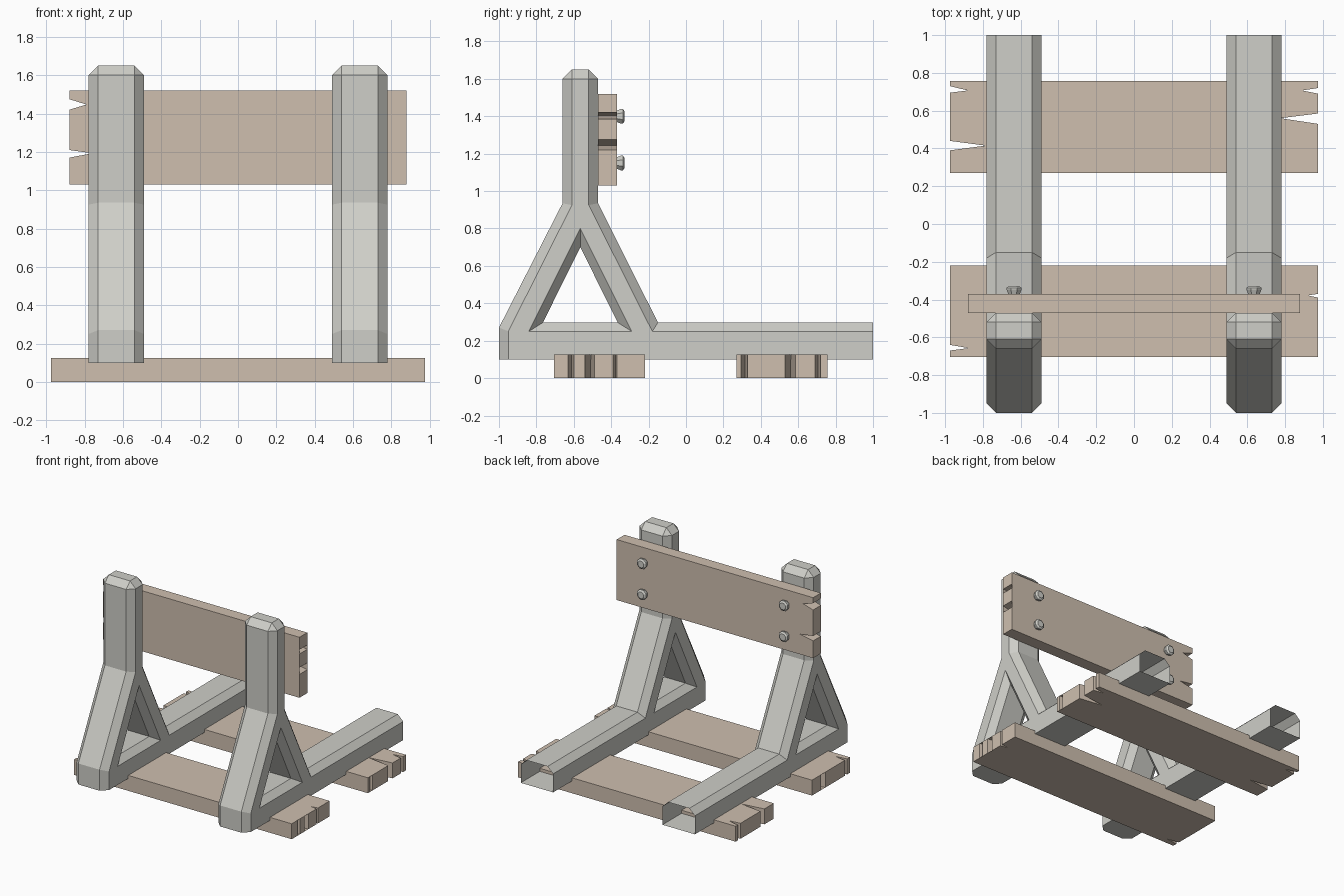
import bpy, bmesh, math

if "Cube" in bpy.data.objects:
    bpy.data.objects.remove(bpy.data.objects["Cube"])

def material(name, rgb):
    m = bpy.data.materials.new(name)
    m.diffuse_color = (*rgb, 1)
    m.use_nodes = True
    m.node_tree.nodes["Principled BSDF"].inputs["Base Color"].default_value = m.diffuse_color
    return m

WOOD = material("wood", (0.62, 0.52, 0.43))
STEEL = material("concrete_grey", (0.62, 0.62, 0.58))

def finish(bm, name, mat):
    bmesh.ops.recalc_face_normals(bm, faces=bm.faces[:])
    me = bpy.data.meshes.new(name)
    bm.to_mesh(me)
    bm.free()
    me.materials.append(mat)
    ob = bpy.data.objects.new(name, me)
    bpy.context.collection.objects.link(ob)
    return ob

# Frame profiles (y, z): full silhouette, and the inset outline of the side faces
RIM = [(1, .10), (-1, .10), (-1, .27), (-.66, .935), (-.66, 1.6), (-.61, 1.65),
       (-.52, 1.65), (-.47, 1.6), (-.47, .935), (-.15, .297), (1, .297)]
SIDE = [(1, .10), (-.95, .10), (-.95, .25), (-.61, .925), (-.61, 1.6),
        (-.52, 1.6), (-.52, .925), (-.18, .25), (1, .25)]
RIM_TO_SIDE = [0, 1, 2, 3, 4, 4, 5, 5, 6, 7, 8]
HOLE_SIDE = [(-.84, .25), (-.565, .80), (-.29, .25)]
HOLE_RIM = [(-.765, .297), (-.565, .70), (-.365, .297)]

def frame(name, cx, half=.145, inner=.095):
    bm = bmesh.new()
    ring = lambda pts, x: [bm.verts.new((cx + x, y, z)) for y, z in pts]
    rims, holes = [], []
    for s in (-1, 1):
        rim, side = ring(RIM, s * inner), ring(SIDE, s * half)
        h_rim, h_side = ring(HOLE_RIM, s * inner), ring(HOLE_SIDE, s * half)
        # chamfer between silhouette and side face
        for i in range(len(RIM) - 1):
            a, b = side[RIM_TO_SIDE[i]], side[RIM_TO_SIDE[i + 1]]
            bm.faces.new([rim[i], rim[i + 1], b] + ([a] if a != b else []))
        # chamfer round the triangular opening
        for i in range(3):
            j = (i + 1) % 3
            bm.faces.new([h_rim[i], h_rim[j], h_side[j], h_side[i]])
        # side face with the opening, from five flat pieces
        p, h = side, h_side
        for f in ([p[1], p[2], h[0]], [p[2], p[3], h[1], h[0]],
                  [p[3], p[4], p[5], p[6], h[1]], [p[6], p[7], h[2], h[1]],
                  [p[7], p[8], p[0], p[1], h[0], h[2]]):
            bm.faces.new(f)
        rims.append(rim)
        holes.append(h_rim)
    # outer strip; the far end of the beam stays open
    a, b = rims
    for i in range(len(RIM) - 1):
        bm.faces.new([a[i], a[i + 1], b[i + 1], b[i]])
    a, b = holes
    for i in range(3):
        j = (i + 1) % 3
        bm.faces.new([a[i], a[j], b[j], b[i]])
    return finish(bm, name, STEEL)

def plank(name, half, lo, hi, left, right, place, depth):
    """Board with splits; each split is (from, to, apex position, apex x)."""
    pts = [(-half, lo)]
    pts.append((half, lo))
    for a, b, m, x in sorted(right):
        pts += [(half, a), (x, m), (half, b)]
    pts += [(half, hi), (-half, hi)]
    for a, b, m, x in sorted(left, reverse=True):
        pts += [(-half, b), (-x, m), (-half, a)]
    bm = bmesh.new()
    near, far = [[bm.verts.new(place(u, v, d)) for u, v in pts] for d in depth]
    bm.faces.new(near)
    bm.faces.new(far)
    n = len(pts)
    for i in range(n):
        j = (i + 1) % n
        bm.faces.new([near[i], near[j], far[j], far[i]])
    # split the concave caps cleanly
    bmesh.ops.triangulate(bm, faces=[f for f in bm.faces if len(f.verts) > 4])
    return finish(bm, name, WOOD)

def bolt(name, x, z):
    bm = bmesh.new()
    rings = []
    for y, r in ((-.375, .031), (-.347, .043), (-.338, .043), (-.328, .028)):
        rings.append([bm.verts.new((x + r * math.cos(t), y, z + r * math.sin(t)))
                      for t in [math.pi * (k + .5) / 4 for k in range(8)]])
    for a, b in zip(rings, rings[1:]):
        for i in range(8):
            j = (i + 1) % 8
            bm.faces.new([a[i], a[j], b[j], b[i]])
    bm.faces.new(rings[0])
    bm.faces.new(rings[-1])
    return finish(bm, name, STEEL)

# Two side frames
for tag, cx in (("left", -.635), ("right", .635)):
    frame("frame_" + tag, cx)
    # Bolts holding the bumper board
    for row, z in (("upper", 1.40), ("lower", 1.15)):
        bolt(f"bolt_{tag}_{row}", cx, z)

# Ground planks
flat = lambda u, v, d: (u, v, d)
plank("ground_plank_front", .975, -.705, -.22,
      [(-.39, -.335, -.363, .785), (-.67, -.64, -.657, .875)],
      [(-.63, -.60, -.612, .88), (-.54, -.49, -.51, .77), (-.39, -.37, -.378, .92)],
      flat, (0, .125))
plank("ground_plank_back", .975, .27, .757,
      [(.39, .44, .415, .785), (.695, .73, .707, .88)],
      [(.295, .33, .315, .85), (.53, .585, .56, .775), (.69, .72, .707, .89)],
      flat, (0, .125))

# Upright bumper board
plank("bumper_board", .88, 1.03, 1.52,
      [(1.42, 1.475, 1.447, .79), (1.17, 1.21, 1.193, .76)],
      [(1.385, 1.42, 1.405, .76), (1.22, 1.275, 1.245, .75)],
      lambda u, v, d: (u, d, v), (-.47, -.37))
